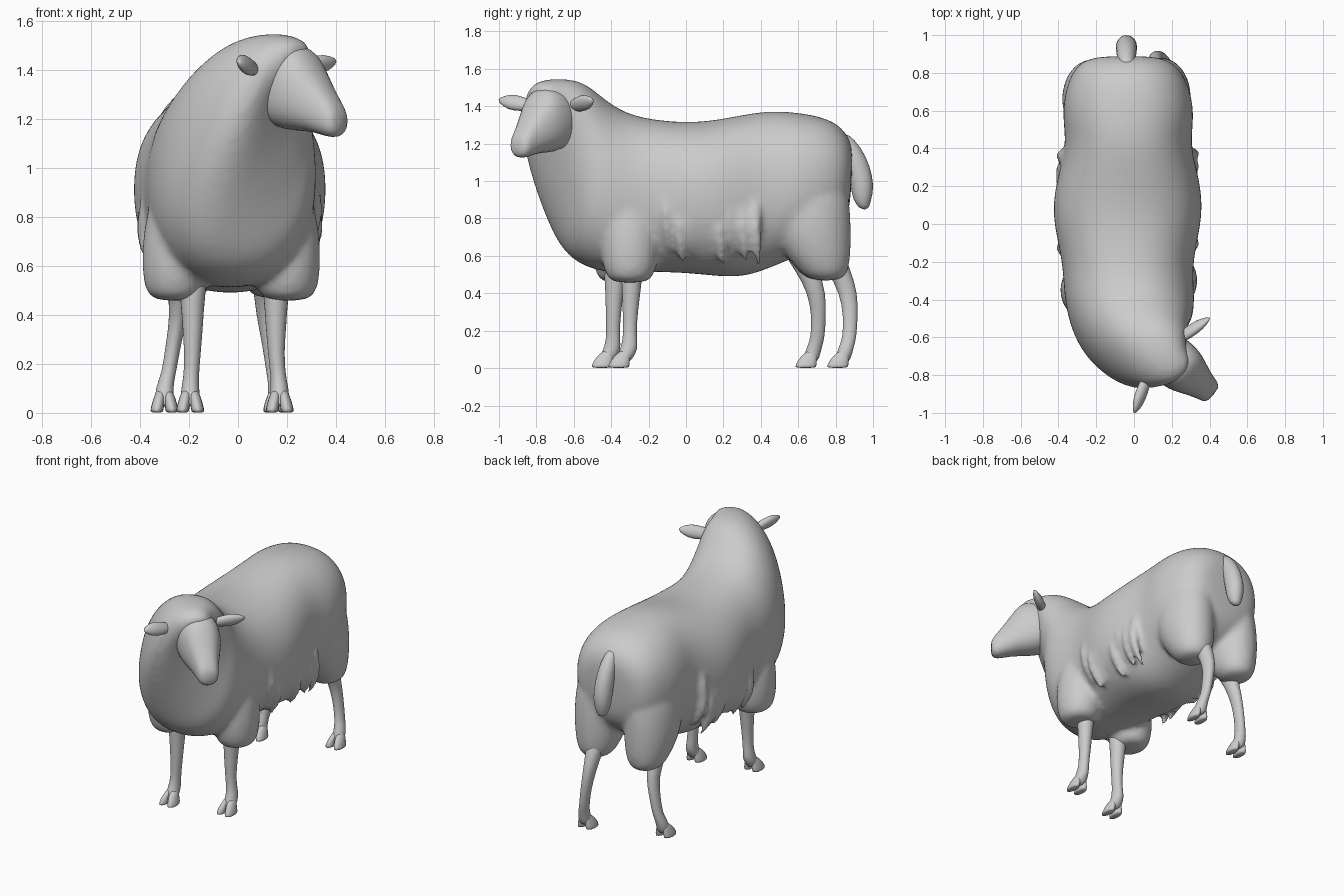
import bpy, bmesh, random
from math import sin, cos, pi, radians
from mathutils import Vector as V

random.seed(4)
X, Y, Z = V((1, 0, 0)), V((0, 1, 0)), V((0, 0, 1))


def loft(bm, rings, n=16, power=1.0):
    """Skin a closed tube through rings of (centre, half-axis u, half-axis v)."""
    loops = []
    for c, u, v in rings:
        loop = []
        for i in range(n):
            a = 2 * pi * i / n
            ca, sa = cos(a), sin(a)
            ca = abs(ca) ** power * (1 if ca > 0 else -1)
            sa = abs(sa) ** power * (1 if sa > 0 else -1)
            loop.append(bm.verts.new(c + u * ca + v * sa))
        loops.append(loop)
    for p, q in zip(loops, loops[1:]):
        for i in range(n):
            j = (i + 1) % n
            bm.faces.new((p[i], p[j], q[j], q[i]))
    bm.faces.new(loops[0])
    bm.faces.new(loops[-1])


def limb(bm, pts, n=12):
    """Upright tube from points (x, y, z, radius x, radius y)."""
    loft(bm, [(V(p[:3]), X * p[3], Y * p[4]) for p in pts], n)


def finish(name, bm, subdiv=0):
    bmesh.ops.recalc_face_normals(bm, faces=bm.faces)
    me = bpy.data.meshes.new(name)
    for f in bm.faces:
        f.smooth = True
    bm.to_mesh(me)
    bm.free()
    ob = bpy.data.objects.new(name, me)
    bpy.context.collection.objects.link(ob)
    if subdiv:
        m = ob.modifiers.new("round", "SUBSURF")
        m.levels = m.render_levels = subdiv
    return ob


# Fleece: top x,y,z / bottom x,y,z / half width / yaw, from rump to crown
BODY = [
    (-.04, .895, 1.15, -.04, .88, .90, .14, 0),
    (-.04, .87, 1.25, -.04, .86, .78, .24, 0),
    (-.035, .78, 1.335, -.035, .77, .67, .315, 0),
    (-.03, .60, 1.37, -.03, .58, .59, .358, 0),
    (-.03, .43, 1.38, -.03, .42, .52, .325, 0),
    (-.03, .25, 1.345, -.03, .27, .475, .375, 0),
    (-.035, .05, 1.31, -.035, .05, .505, .41, 0),
    (-.035, -.20, 1.33, -.035, -.20, .515, .34, 0),
    (-.02, -.35, 1.375, -.03, -.45, .50, .35, 0),
    (.01, -.46, 1.46, -.02, -.63, .58, .32, 8),
    (.06, -.56, 1.535, .00, -.70, .73, .27, 20),
    (.13, -.66, 1.55, .06, -.75, .95, .225, 35),
    (.19, -.74, 1.545, .11, -.77, 1.12, .165, 48),
    (.25, -.78, 1.525, .15, -.77, 1.24, .115, 50),
    (.28, -.80, 1.48, .20, -.77, 1.34, .07, 50),
]
bm = bmesh.new()
rings = []
for tx, ty, tz, bx, by, bz, hw, yaw in BODY:
    top, bot, a = V((tx, ty, tz)), V((bx, by, bz)), radians(yaw)
    rings.append(((top + bot) / 2, V((cos(a), sin(a), 0)) * hw, (top - bot) / 2))
loft(bm, rings, 28, .88)

# Woolly shoulders and thighs
for x, y in ((.20, -.30), (-.255, -.35)):
    limb(bm, [(x, y, .455, .09, .10), (x, y, .50, .125, .13), (x, y, .58, .138, .155),
              (x, y, .74, .138, .16), (x * .85, y, 1.05, .10, .12)], 20)
for x, y in ((.14, 0), (-.22, -.01)):
    limb(bm, [(x, y + .75, .465, .08, .09), (x, y + .735, .53, .125, .14),
              (x, y + .69, .65, .155, .195), (x, y + .665, .80, .17, .22),
              (x * .9, y + .65, 1.10, .15, .21)], 20)

# Shallow hanging locks of wool along the flanks
for s in (-1, 1):
    for i in range(8):
        y = -.12 + .07 * i + random.uniform(-.02, .02)
        d = random.uniform(-.05, .05)
        limb(bm, [(-.035 + s * .33, y, .98 + d, .02, .03),
                  (-.035 + s * .362, y, .80 + d, .03, .034),
                  (-.035 + s * .34, y + .01, .69 + d, .03, .03),
                  (-.035 + s * .28, y + .02, .58 + d, .012, .012)], 8)
fleece = finish("fleece", bm, 2)
m = fleece.modifiers.new("merge", "REMESH")
m.mode, m.voxel_size, m.use_smooth_shade = "VOXEL", .018, True
m = fleece.modifiers.new("soften", "SMOOTH")
m.factor, m.iterations = .5, 5

# Head, turned to one side: distance along face, top z, bottom z, half width
face, side = V((.77, -.64, 0)), V((.64, .77, 0))
bm = bmesh.new()
loft(bm, [(V((.2, -.72, (t + b) / 2)) + face * s, side * w, Z * ((t - b) / 2))
          for s, t, b, w in ((-.14, 1.45, 1.22, .11), (-.03, 1.50, 1.155, .138),
                             (.06, 1.505, 1.148, .135), (.11, 1.485, 1.145, .122),
                             (.16, 1.41, 1.14, .10), (.22, 1.325, 1.125, .075),
                             (.265, 1.265, 1.12, .066), (.288, 1.225, 1.15, .045))], 16, .85)
finish("head", bm, 1)

# Ears: flattened leaf shapes
for name, base, tip in (("left_ear", V((.07, -.81, 1.40)), V((.0, -1.005, 1.435))),
                        ("right_ear", V((.22, -.62, 1.395)), V((.405, -.495, 1.435)))):
    d = (tip - base).normalized()
    u = d.cross(Z).normalized()
    v = (u.cross(d) + u * .25).normalized()
    bm = bmesh.new()
    loft(bm, [(base.lerp(tip, t), u * a, v * b) for t, a, b in
              ((0, .03, .03), (.4, .034, .045), (.7, .032, .05), (1, .008, .01))], 8)
    finish(name, bm, 1)


# Legs with cloven feet; the last point of each path is the pastern
def leg(name, path, foot_x, foot_y):
    bm = bmesh.new()
    limb(bm, path + [(foot_x, foot_y + .03, .05, .042, .045),
                     (foot_x, foot_y + .015, .025, .03, .035)])
    for s in (-1, 1):
        limb(bm, [(foot_x + s * .012, foot_y + .04, .10, .018, .026),
                  (foot_x + s * .022, foot_y + .015, .06, .026, .05),
                  (foot_x + s * .031, foot_y, .012, .03, .064),
                  (foot_x + s * .031, foot_y, 0, .028, .06)], 8)
    finish(name, bm, 1)


for name, x, dx, y in (("right_front_leg", .155, .015, -.29),
                       ("left_front_leg", -.185, -.01, -.38)):
    leg(name, [(x, y, .60, .07, .07), (x, y, .46, .05, .055),
               (x, y - .005, .36, .044, .047), (x, y - .01, .24, .034, .038),
               (x + dx * .6, y - .01, .15, .032, .038),
               (x + dx, y - .015, .10, .038, .05)], x + dx, y - .07)
for name, x, dx, y in (("right_hind_leg", .11, .05, .83),
                       ("left_hind_leg", -.24, -.06, .66)):
    leg(name, [(x, y - .10, .68, .08, .09), (x, y - .01, .52, .05, .065),
               (x, y + .04, .40, .038, .05), (x + dx * .4, y + .05, .28, .032, .04),
               (x + dx * .7, y + .045, .16, .03, .038),
               (x + dx, y + .025, .11, .036, .042)], x + dx, y - .02)

# Tail
bm = bmesh.new()
limb(bm, [(-.04, .83, 1.26, .03, .035), (-.04, .88, 1.18, .05, .06),
          (-.04, .92, 1.08, .058, .068), (-.04, .945, .97, .06, .064),
          (-.04, .94, .90, .05, .052), (-.04, .955, .845, .025, .022)])
finish("tail", bm, 1)
